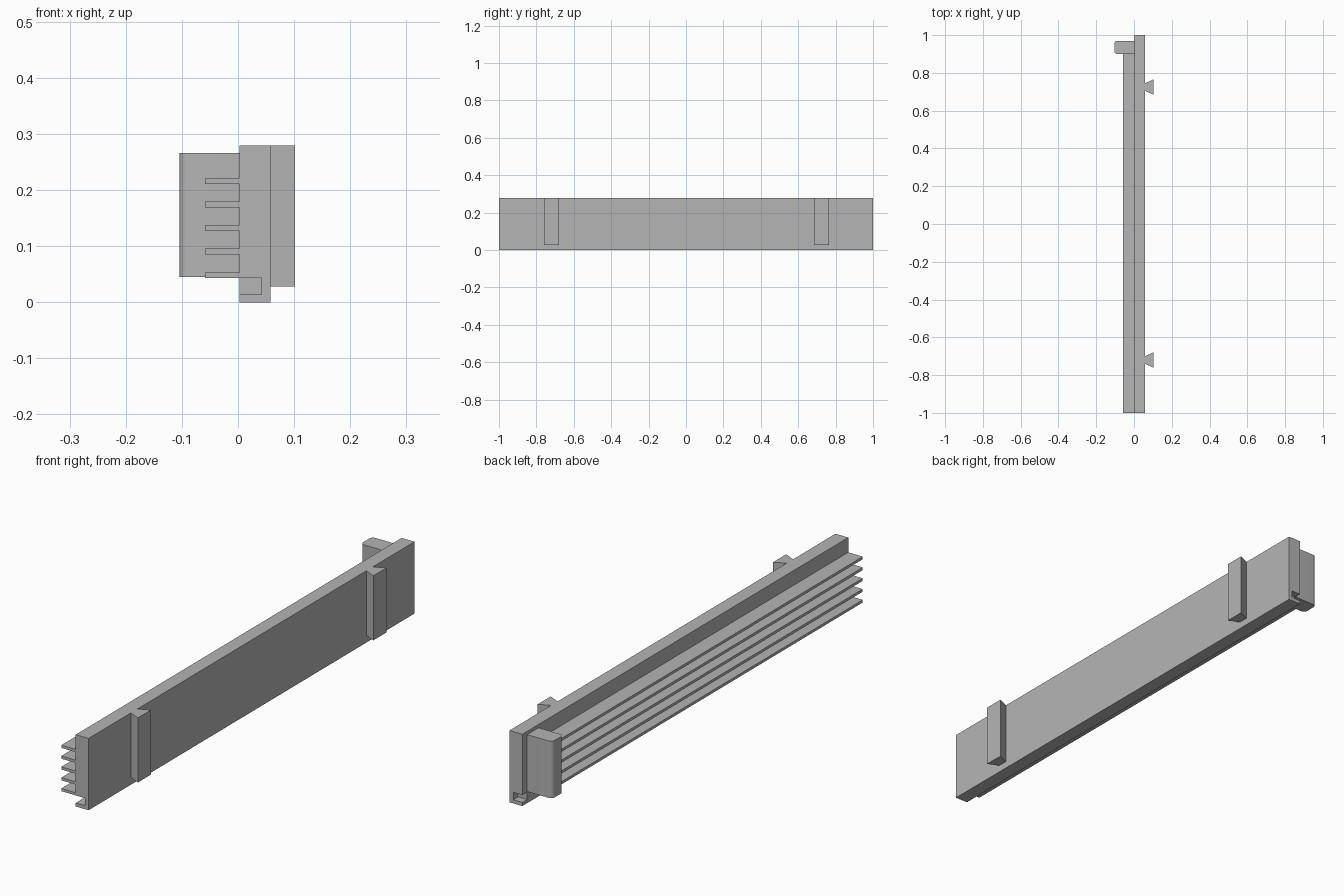
import bpy, bmesh
from mathutils import Vector

cube = bpy.data.objects.get("Cube")
if cube:
    bpy.data.objects.remove(cube, do_unlink=True)

grey = bpy.data.materials.new("plain grey")
grey.use_nodes = True
colour = (0.46, 0.46, 0.46, 1)
grey.diffuse_color = colour
grey.node_tree.nodes["Principled BSDF"].inputs["Base Color"].default_value = colour


def prism(name, outline, axis, start, end):
    """Extrude an outline along y (points are x, z) or z (points are x, y)."""
    def place(a, b):
        return Vector((a, start, b)) if axis == "y" else Vector((a, b, start))
    bm = bmesh.new()
    face = bm.faces.new([bm.verts.new(place(a, b)) for a, b in outline])
    moved = bmesh.ops.extrude_face_region(bm, geom=[face])["geom"]
    shift = Vector((0, end - start, 0)) if axis == "y" else Vector((0, 0, end - start))
    bmesh.ops.translate(bm, vec=shift,
                        verts=[v for v in moved if isinstance(v, bmesh.types.BMVert)])
    bmesh.ops.recalc_face_normals(bm, faces=bm.faces[:])
    mesh = bpy.data.meshes.new(name)
    bm.to_mesh(mesh)
    bm.free()
    mesh.materials.append(grey)
    obj = bpy.data.objects.new(name, mesh)
    bpy.context.collection.objects.link(obj)
    return obj


def rect(x0, x1, b0, b1):
    return [(x0, b0), (x1, b0), (x1, b1), (x0, b1)]


inner, outer, top = 0.003, 0.058, 0.279
clip_y0, clip_y1 = 0.90, 0.97

# Long back plate with a groove along its lower inner edge
prism("back_plate", [(inner, 0), (outer, 0), (outer, top), (inner, top),
                     (inner, 0.043), (0.042, 0.043), (0.042, 0.014), (inner, 0.014)],
      "y", -1, 1)

# Five thin shelves ending at the end block
for i in range(5):
    z = 0.043 + i * 0.042
    prism(f"fin_{i + 1}", rect(-0.059, inner, z, z + 0.0105), "y", -1, clip_y0)

# End block with rounded outer corners, and its tongue filling the groove
block = prism("end_block", rect(-0.104, inner, clip_y0, clip_y1), "z", 0.045, 0.266)
bm = bmesh.new()
bm.from_mesh(block.data)
corners = [e for e in bm.edges if all(v.co.x < -0.1 for v in e.verts)
           and abs(e.verts[0].co.z - e.verts[1].co.z) > 0.1]
bmesh.ops.bevel(bm, geom=corners, offset=0.016, segments=6, profile=0.5, affect="EDGES")
bm.to_mesh(block.data)
bm.free()
bpy.ops.object.select_all(action="DESELECT")
block.select_set(True)
bpy.context.view_layer.objects.active = block
bpy.ops.object.shade_smooth_by_angle()
prism("groove_tongue", rect(inner, 0.042, 0.014, 0.043), "y", clip_y0, clip_y1)

# Dovetail mounting rails on the outer face
for name, y in (("front_dovetail", -0.72), ("back_dovetail", 0.725)):
    prism(name, [(outer, y - 0.02), (0.102, y - 0.04), (0.102, y + 0.04), (outer, y + 0.02)],
          "z", 0.028, top)
